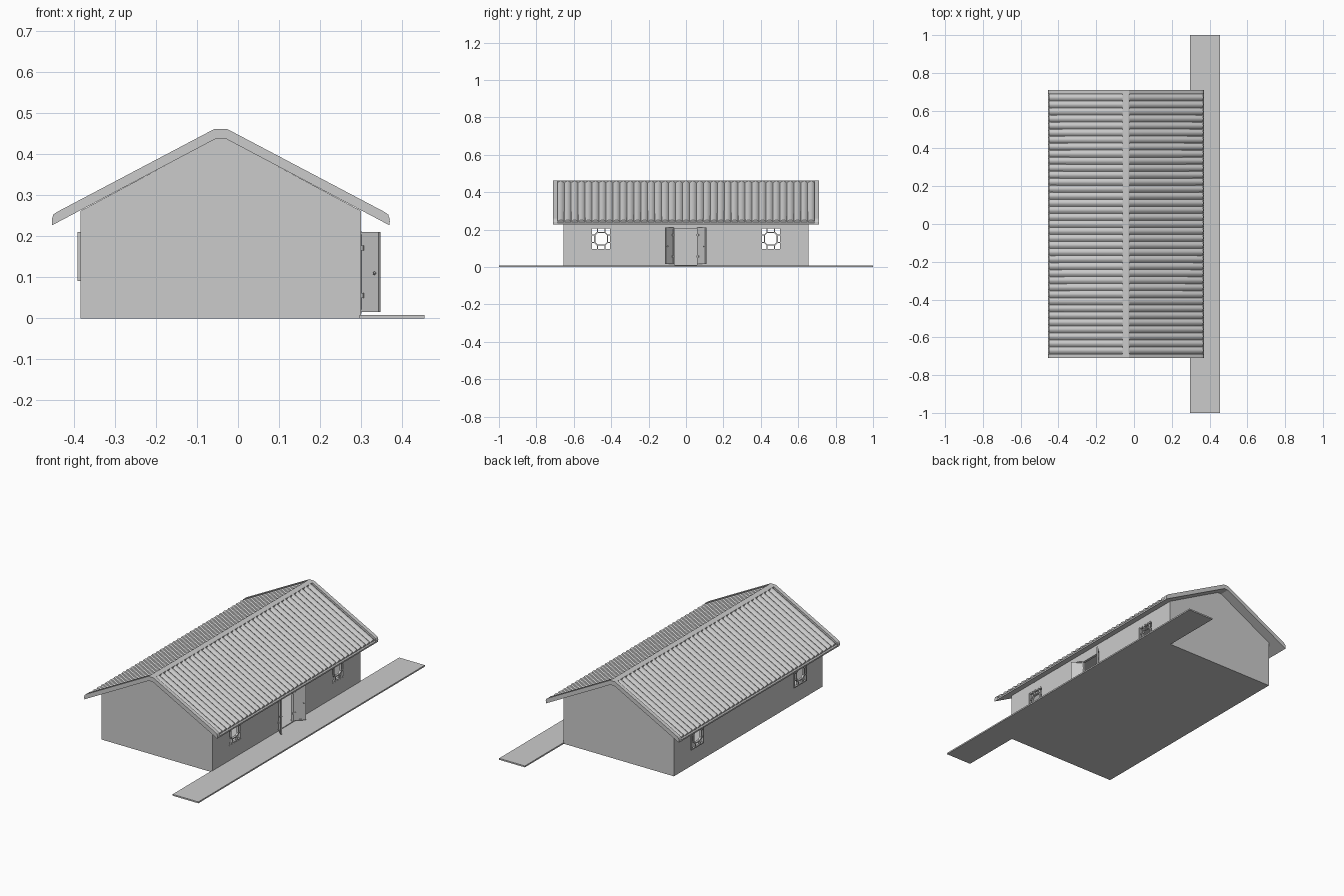
import bpy, bmesh, math
from mathutils import Matrix, Vector

if "Cube" in bpy.data.objects:
    bpy.data.objects.remove(bpy.data.objects["Cube"])

XC = -0.042            # ridge position
X0, X1 = -0.388, 0.296  # long walls
YW, YR = 0.655, 0.71    # half length of walls and roof
WALL = 0.012
SLOPE = 0.537


def finish(name, bm, smooth=False):
    bmesh.ops.recalc_face_normals(bm, faces=bm.faces)
    me = bpy.data.meshes.new(name)
    bm.to_mesh(me)
    bm.free()
    ob = bpy.data.objects.new(name, me)
    bpy.context.collection.objects.link(ob)
    return ob


def add_box(bm, lo, hi, mat=Matrix()):
    lo, hi = Vector(lo), Vector(hi)
    m = mat @ Matrix.Translation((lo + hi) / 2) @ Matrix.Diagonal((*(hi - lo), 1))
    bmesh.ops.create_cube(bm, size=1, matrix=m)


def box(name, lo, hi):
    bm = bmesh.new()
    add_box(bm, lo, hi)
    return finish(name, bm)


def prism(name, pts, y0, y1):
    """Extrude an (x, z) outline along y."""
    bm = bmesh.new()
    f = bm.faces.new([bm.verts.new((x, y0, z)) for x, z in pts])
    r = bmesh.ops.extrude_face_region(bm, geom=[f])
    vs = [g for g in r['geom'] if isinstance(g, bmesh.types.BMVert)]
    bmesh.ops.translate(bm, vec=(0, y1 - y0, 0), verts=vs)
    return finish(name, bm)


def mirrored(half):
    """Close an outline given as offsets from the ridge, right half only."""
    return [(XC + d, z) for d, z in half] + [(XC - d, z) for d, z in reversed(half)]


def bar(bm, x, a, b, w=0.006, t=0.012):
    """Bar in the yz plane from a to b."""
    dy, dz = b[0] - a[0], b[1] - a[1]
    h = math.hypot(dy, dz) / 2 + w / 2
    m = Matrix.Translation((x, (a[0] + b[0]) / 2, (a[1] + b[1]) / 2)) @ \
        Matrix.Rotation(math.atan2(dz, dy), 4, 'X')
    add_box(bm, (-t / 2, -h, -w / 2), (t / 2, h, w / 2), m)


# slab path in front of the door side
box("path", (X1, -1, 0), (0.455, 1, 0.008))

# hollow gabled walls with openings
wall_top = 0.439 - (0.342 - 0.012) * SLOPE
walls = prism("walls", mirrored([(0.342, 0), (0.342, wall_top), (0.012, 0.439)]), -YW, YW)
WY, WZ, WH, WV = 0.454, 0.151, 0.054, 0.06
cutters = [box("room_cutter", (X0 + WALL, -YW + WALL, 0.01), (X1 - WALL, YW - WALL, 0.6)),
           box("door_cutter", (X1 - 0.05, -0.066, 0.012), (X1 + 0.05, 0.062, 0.212))]
for s in (-1, 1):
    cutters.append(box("window_cutter", (-0.6, s * WY - WH, WZ - WV), (0.6, s * WY + WH, WZ + WV)))
for c in cutters:
    c.hide_render = True
    c.display_type = 'WIRE'
    mod = walls.modifiers.new("opening", 'BOOLEAN')
    mod.operation = 'DIFFERENCE'
    mod.solver = 'EXACT'
    mod.object = c

# windows: frame, octagonal ring and short glazing bars
for wx, side in ((X0 + 0.003, "rear"), (X1 - 0.003, "front")):
    for s in (-1, 1):
        bm = bmesh.new()
        cy = s * WY
        a, b = WH - 0.003, WV - 0.003
        frame = [(-a, -b), (a, -b), (a, b), (-a, b)]
        r, k = 0.034, 0.02
        ring = [(r, -k), (r, k), (k, r), (-k, r), (-r, k), (-r, -k), (-k, -r), (k, -r)]
        segs = [(p[i], p[(i + 1) % len(p)]) for p in (frame, ring) for i in range(len(p))]
        for u in (-1, 1):
            for v in (-1, 1):
                segs += [((u * k, v * r), (u * k, v * b)), ((u * r, v * k), (u * a, v * k))]
        for p, q in segs:
            bar(bm, wx, (cy + p[0], WZ + p[1]), (cy + q[0], WZ + q[1]))
        finish(side + "_window", bm)

# door frame
bm = bmesh.new()
for y in (-0.065, 0.061):
    bar(bm, X1 - 0.002, (y, 0.015), (y, 0.209), 0.006, 0.014)
bar(bm, X1 - 0.002, (-0.065, 0.21), (0.061, 0.21), 0.006, 0.014)
finish("door_frame", bm)

# open door leaves with raised rim, hinges and knobs
for s, hy in ((-1, -0.066), (1, 0.062)):
    bm = bmesh.new()
    m = Matrix.Translation((X1 + 0.002, hy, 0)) @ Matrix.Rotation(s * math.radians(43), 4, 'Z')
    L = 0.064
    add_box(bm, (0, -0.002, 0.015), (L, 0.002, 0.21), m)
    for x in (0, L - 0.006):
        add_box(bm, (x, -0.004, 0.015), (x + 0.006, 0.004, 0.21), m)
    for z in (0.015, 0.204):
        add_box(bm, (0, -0.004, z), (L, 0.004, z + 0.006), m)
    for z in (0.05, 0.165):
        add_box(bm, (-0.003, -0.005, z), (0.014, 0.005, z + 0.012), m)
    for e in (-1, 1):
        bmesh.ops.create_uvsphere(bm, u_segments=8, v_segments=6, radius=0.004,
                                  matrix=m @ Matrix.Translation((L - 0.012, e * 0.005, 0.11)))
    finish("door_leaf", bm)


# roof: gable boards, recessed deck, ridge cap
def chevron(top_drop, ridge_half):
    t = 0.462 - top_drop
    top = [(ridge_half, t), (0.400, 0.259 - top_drop), (0.408, 0.253 - top_drop),
           (0.412, 0.242 - top_drop / 2), (0.411, 0.227)]
    under = (0.012, 0.438)
    right = top + [under]
    return [(XC + d, z) for d, z in right] + [(XC - d, z) for d, z in reversed(right)]


for s in (-1, 1):
    y0, y1 = sorted((s * 0.688, s * YR))
    prism("gable_board", chevron(0, 0.015), y0, y1)
prism("roof_deck", chevron(0.013, 0.015), -0.688, 0.688)
prism("ridge_cap", mirrored([(0.018, 0.440), (0.018, 0.459), (0.013, 0.462)]), -0.688, 0.688)

# rows of rounded roof tiles on both slopes
WAVES, STEPS = 37, 6
for s, side in ((-1, "left"), (1, "right")):
    bm = bmesh.new()
    prev = None
    for i in range(WAVES * STEPS + 1):
        y = -0.688 + 1.376 * i / (WAVES * STEPS)
        h = 0.010 * abs(math.sin(math.pi * i / STEPS))
        lift = -0.0115 + h
        cur = [bm.verts.new((XC + s * d, y, z)) for d, z in
               ((0.016, 0.448), (0.016, 0.462 + lift), (0.405 + h * 0.4, 0.254 + lift), (0.405, 0.236))]
        if prev:
            for j in range(3):
                f = bm.faces.new((prev[j], prev[j + 1], cur[j + 1], cur[j]))
        prev = cur
    ob = finish(side + "_roof_tiles", bm)
    bpy.context.view_layer.objects.active = ob
    ob.select_set(True)
    bpy.ops.object.shade_smooth_by_angle(angle=math.radians(35))
    ob.select_set(False)
